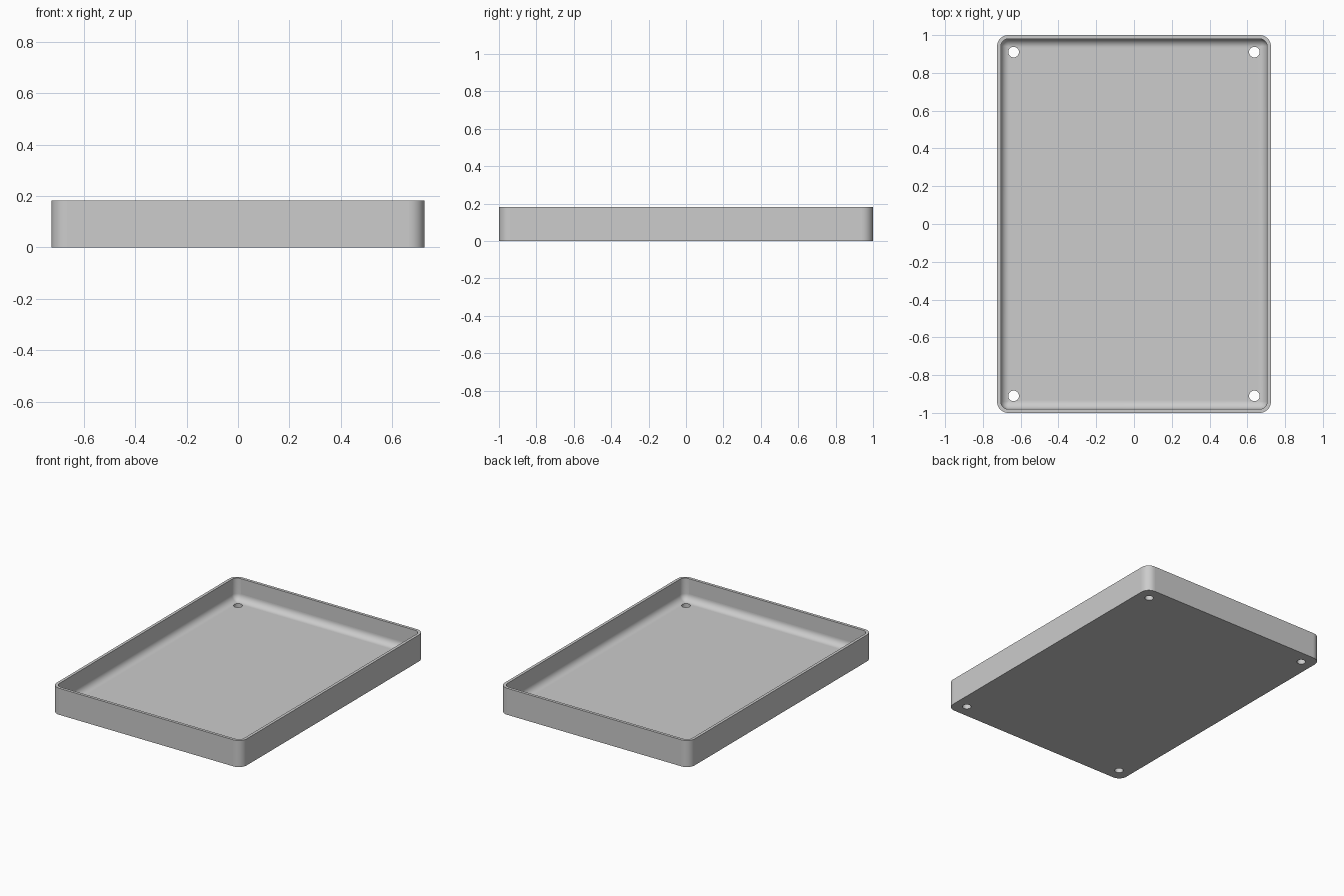
import bpy, bmesh
from math import cos, sin, pi, radians

cube = bpy.data.objects.get("Cube")
if cube:
    bpy.data.objects.remove(cube, do_unlink=True)

HALF_X, HALF_Y, HEIGHT = 0.725, 1.0, 0.183
CORNER, WALL, FLOOR, FILLET = 0.06, 0.02, 0.032, 0.045
STEPS = 10

grey = bpy.data.materials.new("light grey")
grey.use_nodes = True
colour = (0.604, 0.604, 0.604, 1)
grey.diffuse_color = colour
grey.node_tree.nodes["Principled BSDF"].inputs["Base Color"].default_value = colour


def ring(bm, inset, z):
    """Rounded rectangle of vertices, pulled in from the outer outline."""
    r = max(CORNER - inset, 0.001)
    cx, cy = HALF_X - inset - r, HALF_Y - inset - r
    verts = []
    for q, (sx, sy) in enumerate([(1, 1), (-1, 1), (-1, -1), (1, -1)]):
        for i in range(STEPS + 1):
            a = (q + i / STEPS) * pi / 2
            verts.append(bm.verts.new((sx * cx + r * cos(a), sy * cy + r * sin(a), z)))
    return verts


# Tray shell: outer wall, rim, inner wall and rounded floor edge
stations = [(0, 0), (0, HEIGHT), (WALL, HEIGHT)]
for i in range(STEPS + 1):
    a = i / STEPS * pi / 2
    stations.append((WALL + FILLET * (1 - cos(a)), FLOOR + FILLET * (1 - sin(a))))

bm = bmesh.new()
rings = [ring(bm, inset, z) for inset, z in stations]
for low, high in zip(rings, rings[1:]):
    n = len(low)
    for i in range(n):
        j = (i + 1) % n
        bm.faces.new((low[i], low[j], high[j], high[i]))
bm.faces.new(rings[0][::-1])
bm.faces.new(rings[-1])
bmesh.ops.recalc_face_normals(bm, faces=bm.faces[:])
mesh = bpy.data.meshes.new("tray")
bm.to_mesh(mesh)
bm.free()
tray = bpy.data.objects.new("tray", mesh)
bpy.context.collection.objects.link(tray)
mesh.materials.append(grey)

# Four screw holes through the floor
bpy.context.view_layer.objects.active = tray
for sx in (-1, 1):
    for sy in (-1, 1):
        bpy.ops.mesh.primitive_cylinder_add(vertices=32, radius=0.028, depth=0.2,
                                            location=(sx * 0.637, sy * 0.91, 0))
        cutter = bpy.context.object
        cutter.name = "hole_cutter"
        cutter.hide_render = True
        cutter.data.materials.append(grey)
        bpy.context.view_layer.objects.active = tray
        cut = tray.modifiers.new("hole", "BOOLEAN")
        cut.operation, cut.solver, cut.object = "DIFFERENCE", "EXACT", cutter
        bpy.ops.object.modifier_apply(modifier=cut.name)
        bpy.data.objects.remove(cutter, do_unlink=True)

# Smooth curves, flat panels
bpy.ops.object.select_all(action="DESELECT")
tray.select_set(True)
bpy.ops.object.shade_smooth_by_angle(angle=radians(35))
for face in tray.data.polygons:
    if face.area > 0.05:
        face.use_smooth = False
